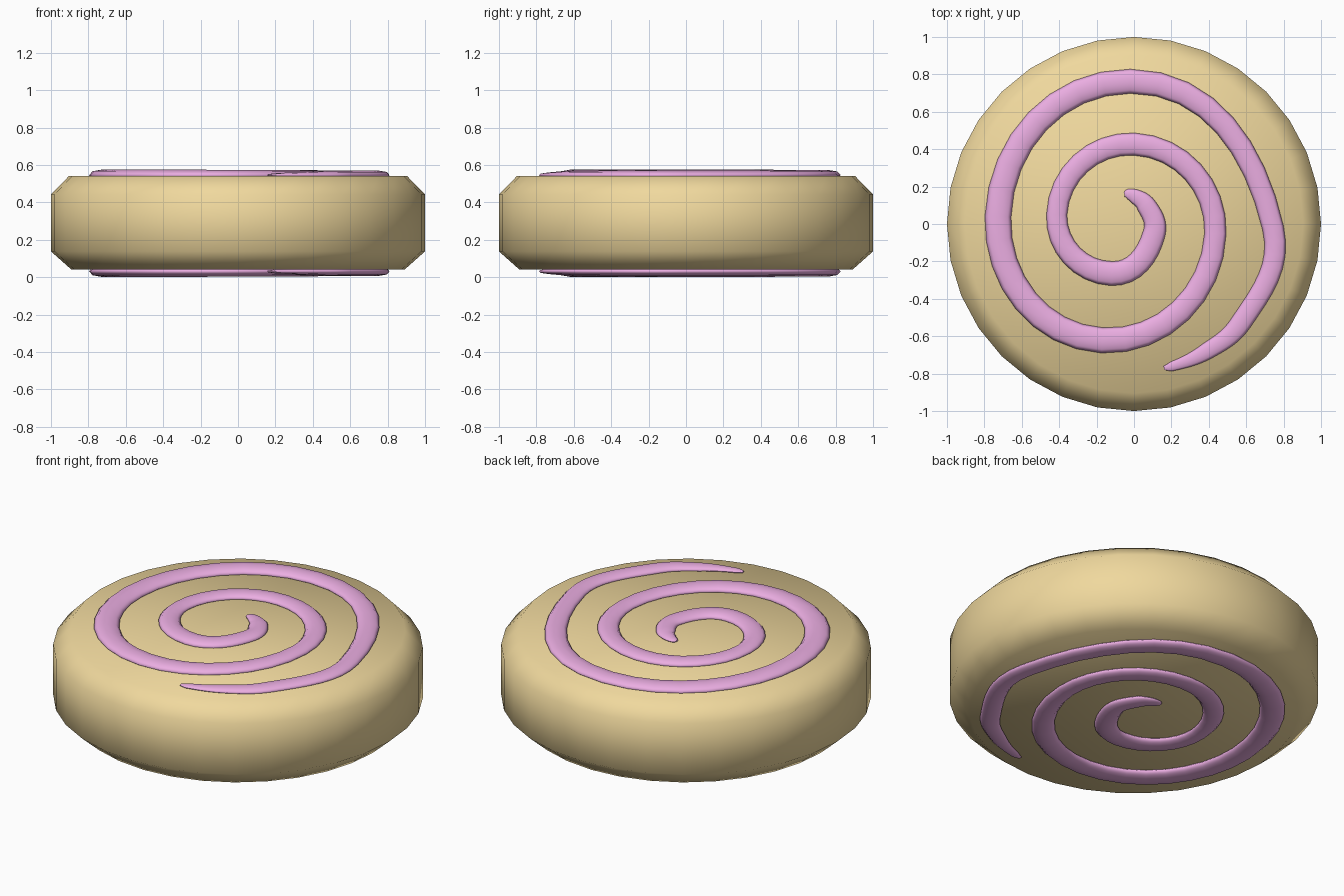
import bpy, bmesh, math

if "Cube" in bpy.data.objects:
    bpy.data.objects.remove(bpy.data.objects["Cube"])


def material(name, color):
    mat = bpy.data.materials.new(name)
    mat.diffuse_color = (*color, 1)
    mat.use_nodes = True
    mat.node_tree.nodes["Principled BSDF"].inputs["Base Color"].default_value = mat.diffuse_color
    return mat


dough = material("dough", (0.87, 0.69, 0.34))
icing = material("icing", (0.83, 0.42, 0.76))

# Bun body: 32-sided disc with a wide chamfer on both rims
SIDES = 32
profile = [(0.89, 0.04), (1.0, 0.138), (1.0, 0.442), (0.905, 0.54)]
bm = bmesh.new()
rings = [[bm.verts.new((r * math.cos(2 * math.pi * i / SIDES),
                        r * math.sin(2 * math.pi * i / SIDES), z))
          for i in range(SIDES)] for r, z in profile]
for low, high in zip(rings, rings[1:]):
    for i in range(SIDES):
        j = (i + 1) % SIDES
        bm.faces.new((low[i], low[j], high[j], high[i]))
bm.faces.new(rings[0][::-1])
bm.faces.new(rings[-1])
for f in bm.faces:
    f.smooth = True
mesh = bpy.data.meshes.new("bun")
bm.to_mesh(mesh)
bm.free()
mesh.materials.append(dough)
bun = bpy.data.objects.new("bun", mesh)
bpy.context.collection.objects.link(bun)

# Icing swirl path, centre outwards: x, y, half width
path = [(-0.052, 0.158, 0.012), (-0.035, 0.160, 0.027), (0.01, 0.145, 0.040),
        (0.065, 0.10, 0.052), (0.108, -0.05, 0.060), (-0.12, -0.265, 0.065),
        (-0.413, 0.05, 0.055), (0.0, 0.427, 0.060), (0.435, -0.05, 0.058),
        (-0.17, -0.622, 0.068), (-0.727, 0.04, 0.070), (-0.02, 0.763, 0.065),
        (0.743, -0.02, 0.057), (0.57, -0.53, 0.055), (0.39, -0.68, 0.045),
        (0.20, -0.762, 0.025), (0.16, -0.77, 0.011)]


def swirl(name, z):
    curve = bpy.data.curves.new(name, 'CURVE')
    curve.dimensions = '3D'
    curve.twist_mode = 'Z_UP'
    curve.bevel_depth = 1.0
    curve.bevel_resolution = 2
    curve.resolution_u = 8
    curve.use_fill_caps = True
    spline = curve.splines.new('BEZIER')
    spline.bezier_points.add(len(path) - 1)
    for p, (x, y, r) in zip(spline.bezier_points, path):
        p.co = (x, y, 0)
        p.radius = r
        p.handle_left_type = p.handle_right_type = 'AUTO'
    curve.materials.append(icing)
    ob = bpy.data.objects.new(name, curve)
    bpy.context.collection.objects.link(ob)
    # flattened tube, half sunk into the bun
    ob.location.z = z
    ob.scale.z = 0.42
    bpy.ops.object.select_all(action='DESELECT')
    ob.select_set(True)
    bpy.context.view_layer.objects.active = ob
    bpy.ops.object.convert(target='MESH')
    bpy.ops.object.shade_smooth()


swirl("top_swirl", 0.546)
swirl("bottom_swirl", 0.031)
